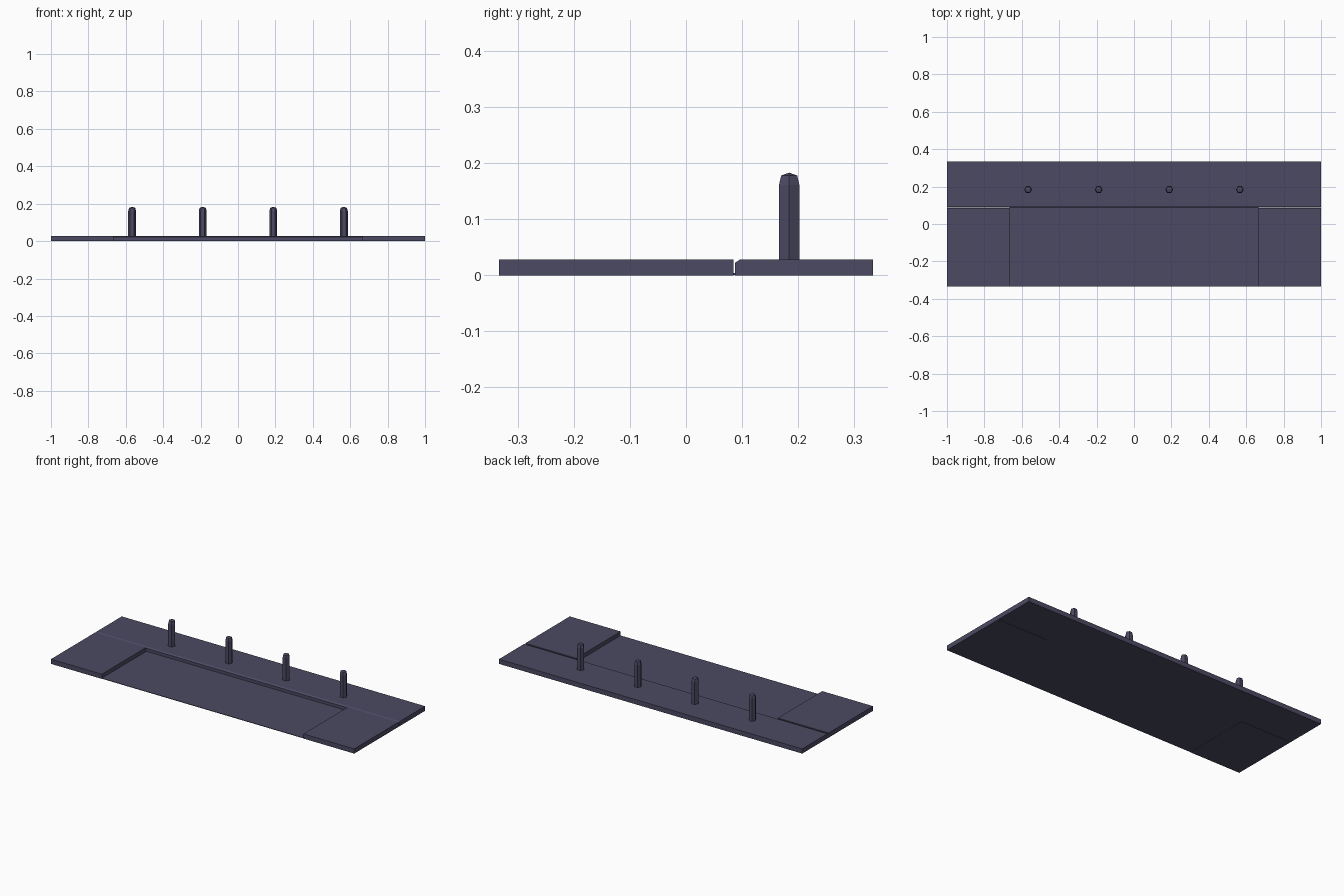
import bpy, bmesh, math

if "Cube" in bpy.data.objects:
    bpy.data.objects.remove(bpy.data.objects["Cube"])

mat = bpy.data.materials.new("dark slate purple")
mat.diffuse_color = (0.072, 0.068, 0.125, 1.0)
mat.use_nodes = True
mat.node_tree.nodes["Principled BSDF"].inputs["Base Color"].default_value = mat.diffuse_color

TOP = 0.028      # plate thickness
SEAM = 0.087     # y where back strip meets the front parts
HALF_D = 0.3335  # half depth
INNER = 0.665    # half width of the recess


def finish(name, bm):
    bmesh.ops.recalc_face_normals(bm, faces=bm.faces)
    mesh = bpy.data.meshes.new(name)
    bm.to_mesh(mesh)
    bm.free()
    mesh.materials.append(mat)
    obj = bpy.data.objects.new(name, mesh)
    bpy.context.collection.objects.link(obj)
    return obj


def extrude_x(name, profile, x0, x1):
    """Sweep a closed (y, z) profile along x."""
    bm = bmesh.new()
    a = [bm.verts.new((x0, y, z)) for y, z in profile]
    b = [bm.verts.new((x1, y, z)) for y, z in profile]
    n = len(profile)
    bm.faces.new(a)
    bm.faces.new(b)
    for i in range(n):
        j = (i + 1) % n
        bm.faces.new((a[i], a[j], b[j], b[i]))
    return finish(name, bm)


def rect(y0, y1, z0, z1):
    return [(y0, z0), (y1, z0), (y1, z1), (y0, z1)]


def peg(name, x, y):
    """Hexagonal peg with chamfered rim and shallow pointed cap."""
    bm = bmesh.new()
    rings = []
    for r, z in ((0.021, TOP - 0.004), (0.021, 0.161), (0.0165, 0.178)):
        rings.append([bm.verts.new((x + r * math.cos(math.tau * i / 6),
                                    y + r * math.sin(math.tau * i / 6), z))
                      for i in range(6)])
    tip = bm.verts.new((x, y, 0.183))
    bm.faces.new(rings[0])
    for i in range(6):
        j = (i + 1) % 6
        for lo, hi in zip(rings, rings[1:]):
            bm.faces.new((lo[i], lo[j], hi[j], hi[i]))
        bm.faces.new((rings[-1][i], rings[-1][j], tip))
    return finish(name, bm)


# back strip with a chamfered front edge
extrude_x("back_strip", [(SEAM, 0), (HALF_D, 0), (HALF_D, TOP),
                         (SEAM + 0.009, TOP), (SEAM, 0.022)], -1, 1)

# raised side wings
for side, x0, x1 in (("left", -1, -INNER), ("right", INNER, 1)):
    extrude_x(side + "_wing", rect(-HALF_D, SEAM - 0.002, 0, TOP), x0, x1)

# thin sunken floor between the wings
extrude_x("recess_floor", rect(-HALF_D, SEAM, 0.001, 0.004), -INNER, INNER)

# row of pegs
for i in range(4):
    peg("peg_%d" % (i + 1), -0.566 + i * 0.3773, 0.184)
